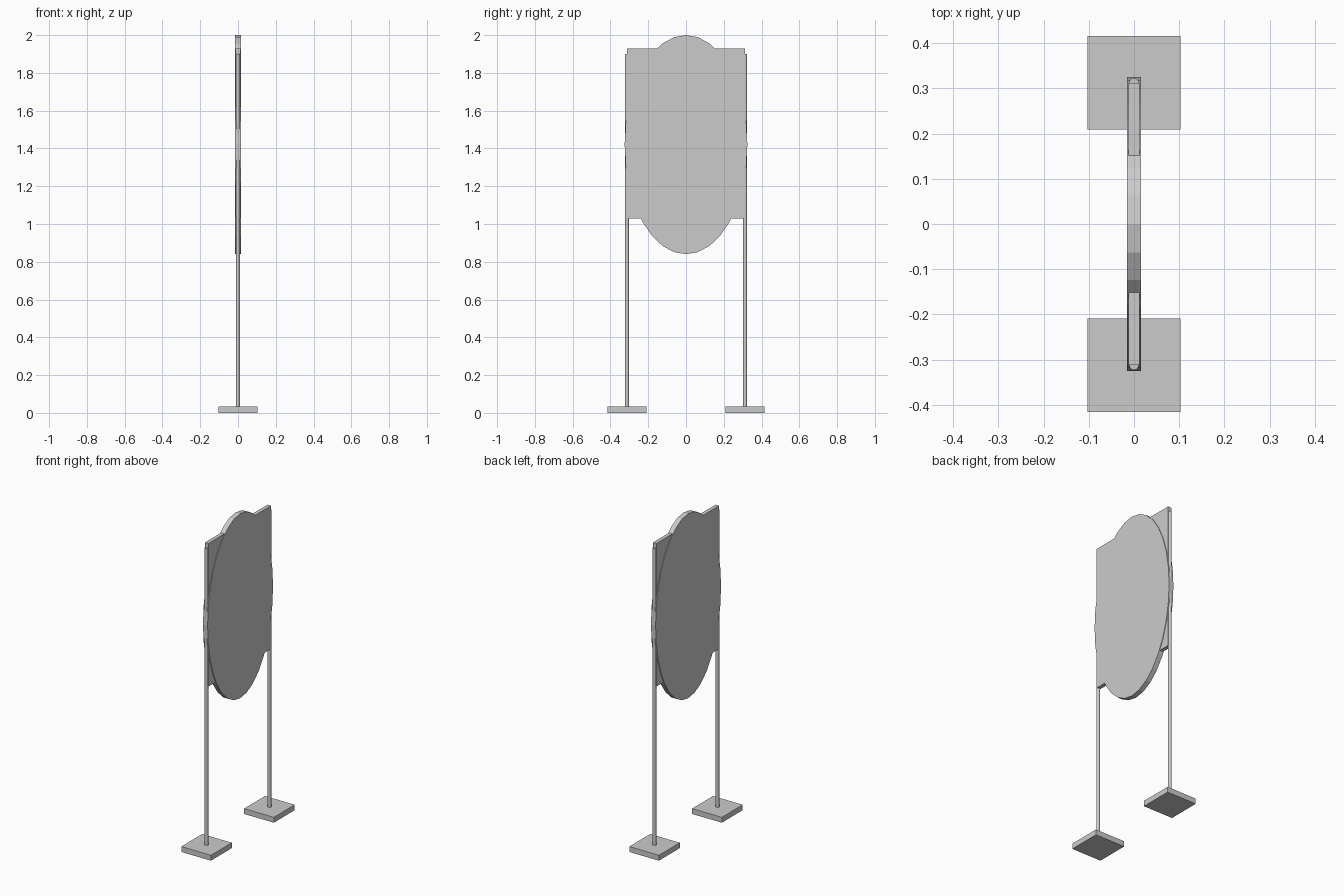
import bpy
from math import pi

if "Cube" in bpy.data.objects:
    bpy.data.objects.remove(bpy.data.objects["Cube"])


def box(name, size, loc):
    bpy.ops.mesh.primitive_cube_add(size=1, location=loc)
    ob = bpy.context.object
    ob.name = name
    ob.scale = size
    bpy.ops.object.transform_apply(location=False, rotation=False, scale=True)
    return ob


def cylinder(name, radius, depth, loc, sides):
    bpy.ops.mesh.primitive_cylinder_add(vertices=sides, radius=radius, depth=depth, location=loc)
    ob = bpy.context.object
    ob.name = name
    return ob


# rectangular sign board between the poles
box("sign_board", (0.024, 0.624, 0.90), (0, 0, 1.48))

# oval face plate, slightly thicker than the board
oval = cylinder("oval_plate", 1, 0.032, (0, 0, 1.42), 32)
oval.rotation_euler = (0, pi / 2, 0)
oval.scale = (0.58, 0.325, 1)
bpy.ops.object.transform_apply(location=False, rotation=True, scale=True)

# pole and foot on each side
for side, s in (("left", -1), ("right", 1)):
    y = s * 0.3125
    box(side + "_foot", (0.206, 0.207, 0.034), (0, y, 0.017))
    cylinder(side + "_pole", 0.0105, 1.88, (0, y, 0.96), 16)
    bpy.ops.object.shade_smooth_by_angle()
